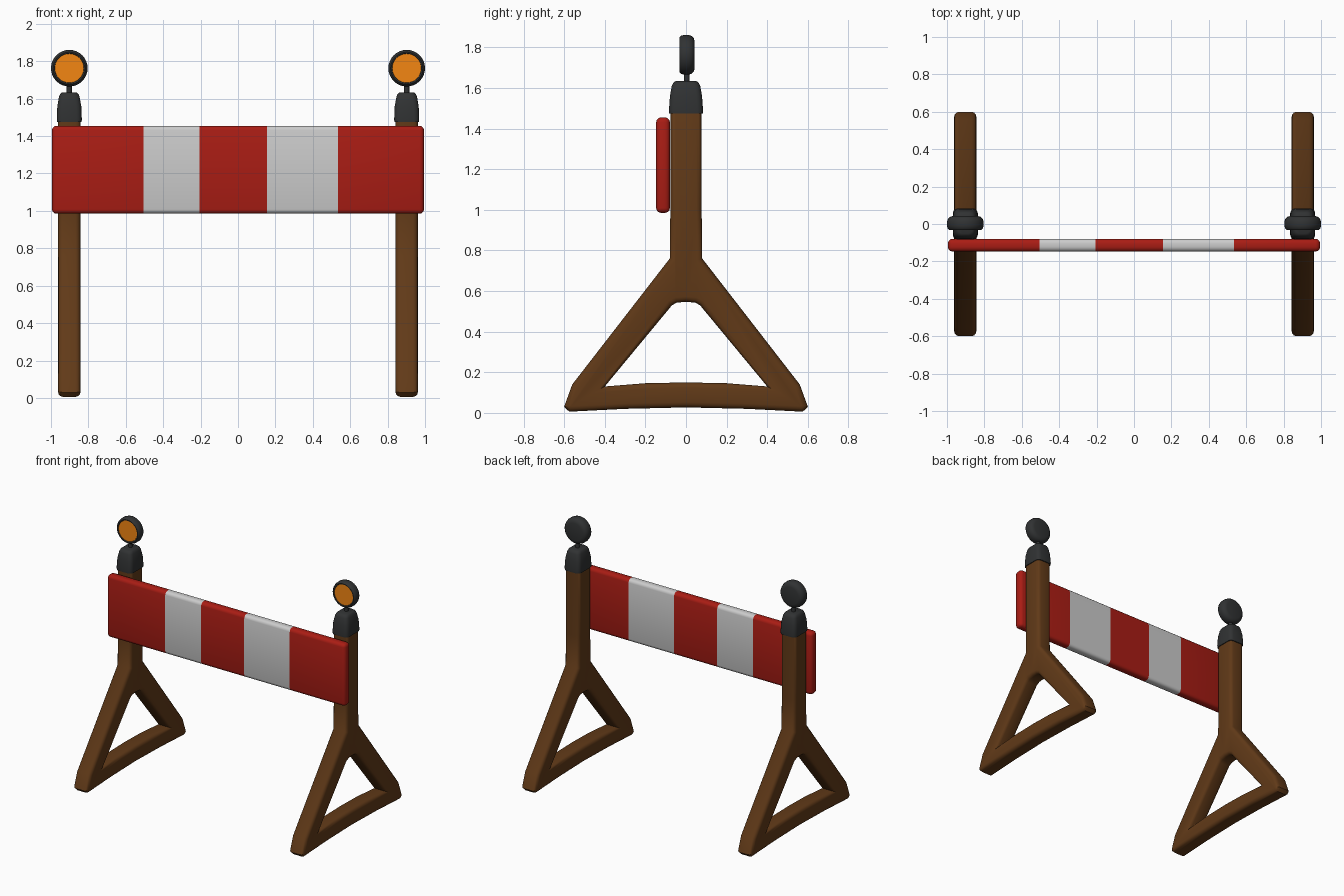
import bpy, bmesh, math
from mathutils import Vector

if "Cube" in bpy.data.objects:
    bpy.data.objects.remove(bpy.data.objects["Cube"])


def material(name, rgb):
    m = bpy.data.materials.new(name)
    m.diffuse_color = (*rgb, 1)
    m.use_nodes = True
    m.node_tree.nodes["Principled BSDF"].inputs["Base Color"].default_value = m.diffuse_color
    return m


WOOD = material("brown_wood", (0.12, 0.042, 0.009))
RED = material("red_paint", (0.40, 0.012, 0.007))
WHITE = material("white_paint", (0.8, 0.8, 0.8))
DARK = material("dark_rubber", (0.03, 0.032, 0.033))
AMBER = material("amber_lens", (0.9, 0.24, 0.006))


def finish(name, bm, mats, angle=35):
    bmesh.ops.recalc_face_normals(bm, faces=bm.faces)
    me = bpy.data.meshes.new(name)
    bm.to_mesh(me)
    bm.free()
    ob = bpy.data.objects.new(name, me)
    bpy.context.collection.objects.link(ob)
    for m in mats:
        me.materials.append(m)
    bpy.ops.object.select_all(action='DESELECT')
    ob.select_set(True)
    bpy.context.view_layer.objects.active = ob
    bpy.ops.object.shade_smooth_by_angle(angle=math.radians(angle))
    return ob


def loft(name, rings, mat, angle=35):
    """Skin a list of equal-length rings and close both ends."""
    bm = bmesh.new()
    vs = [[bm.verts.new(p) for p in r] for r in rings]
    n = len(vs[0])
    for a, b in zip(vs, vs[1:]):
        for i in range(n):
            j = (i + 1) % n
            bm.faces.new((a[i], a[j], b[j], b[i]))
    bm.faces.new(vs[0])
    bm.faces.new(vs[-1])
    return finish(name, bm, [mat], angle)


def circle_y(cx, y, cz, r, n=32):
    return [(cx + r * math.cos(2 * math.pi * i / n), y,
             cz + r * math.sin(2 * math.pi * i / n)) for i in range(n)]


def circle_z(cx, cy, z, r, n=12):
    return [(cx + r * math.cos(2 * math.pi * i / n),
             cy + r * math.sin(2 * math.pi * i / n), z) for i in range(n)]


def rounded_rect(cx, hx, hy, z, r=0.028, k=3):
    pts = []
    for q, (sx, sy) in enumerate(((1, 1), (-1, 1), (-1, -1), (1, -1))):
        for i in range(k + 1):
            t = math.pi / 2 * (q + i / k)
            pts.append((cx + sx * (hx - r) + r * math.cos(t),
                        sy * (hy - r) + r * math.sin(t), z))
    return pts


# Half outline (y, z) of the post with its triangular foot
HALF = [(0, 1.50), (.076, 1.50), (.077, 1.0), (.08, .76), (.56, .14),
        (.6, .03), (.575, .006), (.3, .02), (0, .027), (0, .15), (.2, .146),
        (.4, .13), (.069, .53), (.045, .543), (0, .547)]


def frame(name, cx, half_width=0.06):
    bm = bmesh.new()
    n = len(HALF)
    for s in (1, -1):
        a, b = [[bm.verts.new((cx + dx, s * y, z)) for y, z in HALF]
                for dx in (-half_width, half_width)]
        bm.faces.new(a)
        bm.faces.new(b)
        for i in range(n):
            j = (i + 1) % n
            if HALF[i][0] or HALF[j][0]:
                bm.faces.new((a[i], a[j], b[j], b[i]))
    bmesh.ops.remove_doubles(bm, verts=bm.verts, dist=1e-5)
    bmesh.ops.recalc_face_normals(bm, faces=bm.faces)
    rim = [e for e in bm.edges
           if sum(abs(f.normal.x) > 0.9 for f in e.link_faces) == 1]
    bmesh.ops.bevel(bm, geom=rim, offset=0.026, segments=3, profile=0.5,
                    affect='EDGES', clamp_overlap=False)
    return finish(name, bm, [WOOD], 40)


def striped_board():
    bm = bmesh.new()
    bmesh.ops.create_cube(bm, size=1)
    for v in bm.verts:
        v.co = Vector((v.co.x * 1.99, v.co.y * 0.068 - 0.113,
                       v.co.z * 0.47 + 1.22))
    bmesh.ops.bevel(bm, geom=bm.edges[:], offset=0.024, segments=3,
                    profile=0.5, affect='EDGES')
    cuts = (-.505, -.205, .155, .535)
    for x in cuts:
        bmesh.ops.bisect_plane(bm, geom=bm.verts[:] + bm.edges[:] + bm.faces[:],
                               plane_co=(x, 0, 0), plane_no=(1, 0, 0))
    for f in bm.faces:
        x = f.calc_center_median().x
        f.material_index = sum(x > c for c in cuts) % 2
    return finish("striped_board", bm, [RED, WHITE], 40)


striped_board()

for side, cx in (("left", -0.902), ("right", 0.902)):
    frame(side + "_post_and_foot", cx)

    # Moulded cap on the post top
    cap = [(.066, .083, 1.475), (.067, .084, 1.49), (.064, .079, 1.56),
           (.055, .07, 1.61), (.049, .063, 1.625), (.04, .052, 1.633)]
    loft(side + "_post_cap", [rounded_rect(cx, *c) for c in cap], DARK, 45)

    # Lamp stem
    loft(side + "_lamp_stem",
         [circle_z(cx, 0.004, z, .014) for z in (1.62, 1.69)], DARK)

    # Round lamp housing with a recess for the lens
    lamp = [(.065, .043), (.083, .038), (.093, .027), (.098, .012),
            (.098, -.01), (.094, -.024), (.086, -.032), (.079, -.03),
            (.077, -.022)]
    loft(side + "_lamp_housing",
         [circle_y(cx, y, 1.763, r) for r, y in lamp], DARK, 45)
    loft(side + "_lamp_lens",
         [circle_y(cx, y, 1.763, r) for r, y in ((.077, -.018), (.0775, -.026))],
         AMBER)
